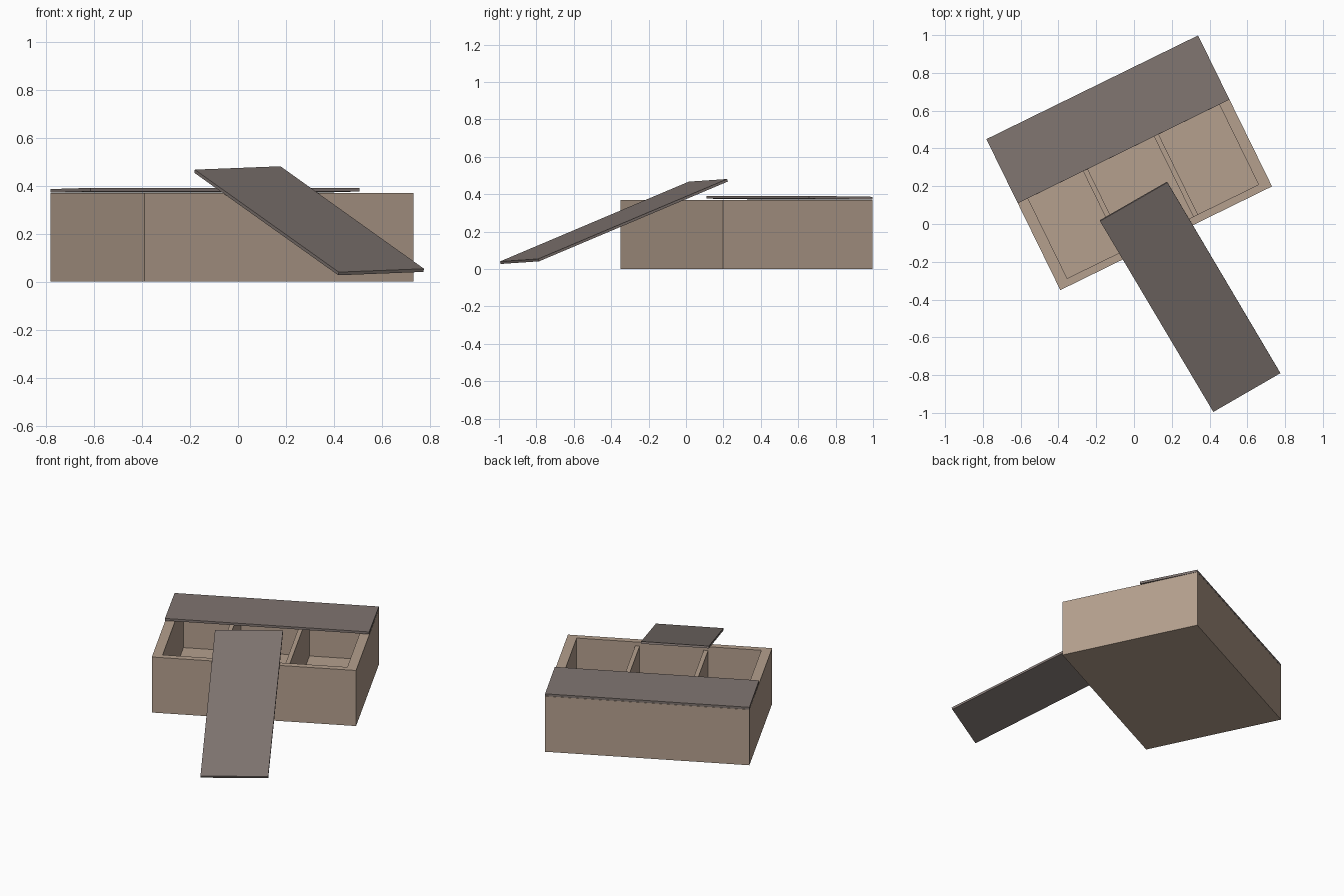
import bpy, bmesh, math
from mathutils import Vector, Matrix

if "Cube" in bpy.data.objects:
    bpy.data.objects.remove(bpy.data.objects["Cube"])


def material(name, rgb):
    m = bpy.data.materials.new(name)
    m.diffuse_color = (*rgb, 1)
    m.use_nodes = True
    m.node_tree.nodes["Principled BSDF"].inputs["Base Color"].default_value = m.diffuse_color
    return m


STONE = material("tan stone", (0.46, 0.35, 0.27))
LID = material("dark grey stone", (0.215, 0.178, 0.165))

W, D, H = 1.248, 0.89, 0.37      # chest width, depth, height
SIDE, WALL, FLOOR = 0.06, 0.04, 0.045
PLACE = Matrix.Translation((-0.39, -0.35, 0)) @ Matrix.Rotation(math.radians(26.1), 4, 'Z')


def finish(name, bm, mat):
    bmesh.ops.recalc_face_normals(bm, faces=bm.faces)
    me = bpy.data.meshes.new(name)
    bm.to_mesh(me)
    bm.free()
    me.materials.append(mat)
    ob = bpy.data.objects.new(name, me)
    bpy.context.collection.objects.link(ob)
    return ob


def slab(name, top, thick, mat):
    """Flat board from its four top corners, counter-clockwise from above."""
    pts = [Vector(p) for p in top]
    n = (pts[1] - pts[0]).cross(pts[3] - pts[0]).normalized()
    bm = bmesh.new()
    a = [bm.verts.new(p) for p in pts]
    b = [bm.verts.new(p - n * thick) for p in pts]
    bm.faces.new(a)
    bm.faces.new(b[::-1])
    for i in range(4):
        j = (i + 1) % 4
        bm.faces.new((a[i], b[i], b[j], a[j]))
    return finish(name, bm, mat)


# Open chest: outer and inner rings joined at the rim
bm = bmesh.new()


def ring(dx, dy, z):
    return [bm.verts.new(p) for p in ((dx, dy, z), (W - dx, dy, z),
                                      (W - dx, D - dy, z), (dx, D - dy, z))]


rings = [ring(0, 0, 0), ring(0, 0, H), ring(SIDE, WALL, H), ring(SIDE, WALL, FLOOR)]
bm.faces.new(rings[0][::-1])
bm.faces.new(rings[3])
for r, s in zip(rings, rings[1:]):
    for i in range(4):
        j = (i + 1) % 4
        bm.faces.new((r[i], r[j], s[j], s[i]))
finish("chest_body", bm, STONE).matrix_world = PLACE

# Two partitions, a little lower than the rim
for name, u0, u1 in (("left_partition", 0.385, 0.412), ("right_partition", 0.803, 0.83)):
    top = 0.345
    ob = slab(name, [(u0, WALL, top), (u1, WALL, top), (u1, D - WALL, top), (u0, D - WALL, top)],
              top - FLOOR, STONE)
    ob.matrix_world = PLACE

# Lid half still lying over the back
ob = slab("back_lid", [(0, D - 0.378, 0.391), (W, D - 0.378, 0.391), (W, D, 0.386), (0, D, 0.386)],
          0.015, LID)
ob.matrix_world = PLACE

# Lid half slid off, leaning on the front rim
slab("leaning_lid", [(-0.18, 0.015, 0.467), (0.42, -0.995, 0.04),
                     (0.775, -0.79, 0.054), (0.177, 0.22, 0.481)], 0.014, LID)
